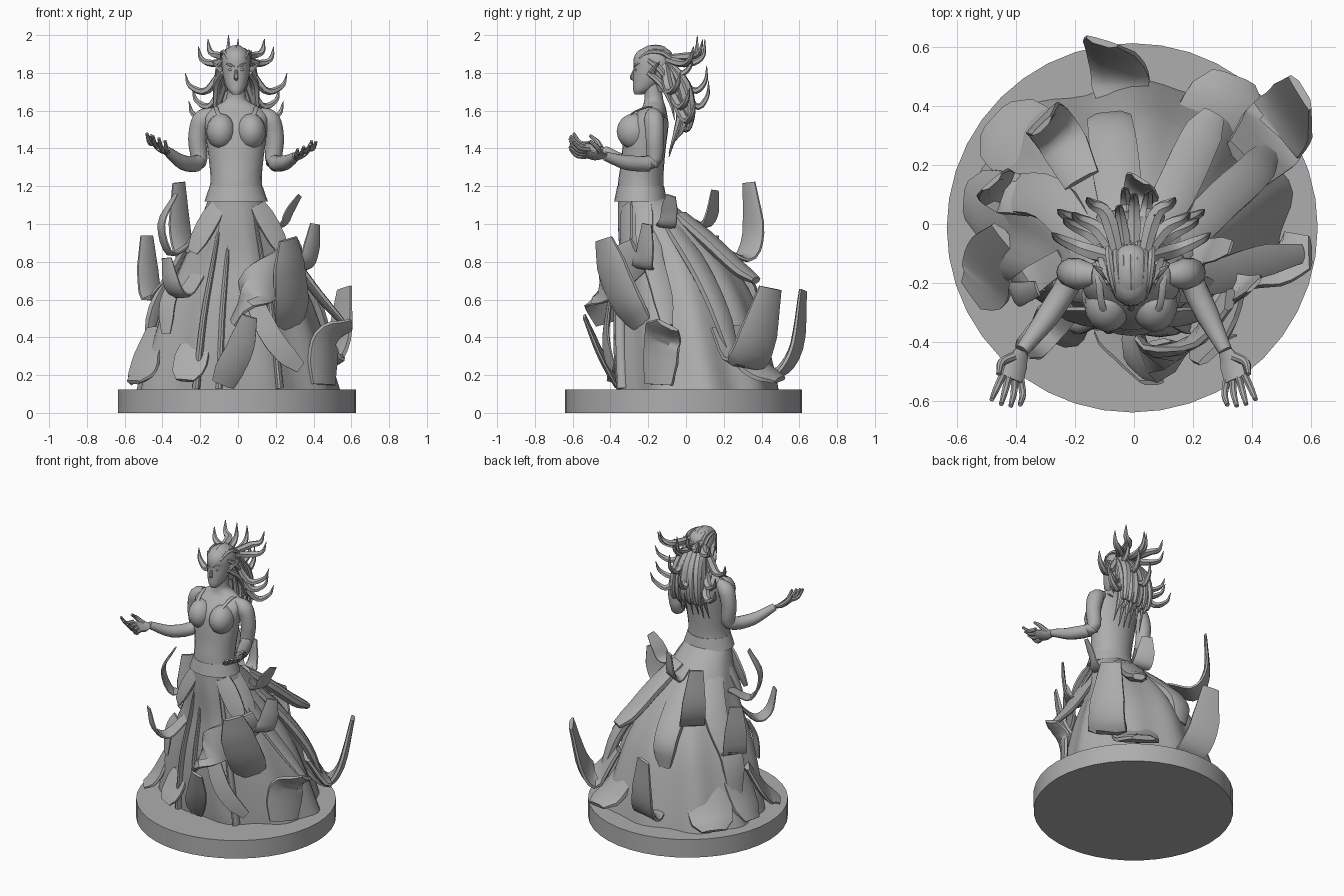
import bpy
import bmesh
import random
from math import sin, cos, pi, radians
from mathutils import Vector

random.seed(4)
cube = bpy.data.objects.get("Cube")
if cube:
    bpy.data.objects.remove(cube, do_unlink=True)

stone = bpy.data.materials.new("grey stone")
stone.use_nodes = True
GREY = (.42, .42, .42, 1)
stone.diffuse_color = GREY
stone.node_tree.nodes["Principled BSDF"].inputs["Base Color"].default_value = GREY

parts = {}      # part name -> list of skins, each a list of rings
UP = Vector((0, 0, 1))
MID = -.01      # the figure stands slightly off centre


def add(name, rings):
    parts.setdefault(name, []).append(rings)


def spline(points, steps):
    """Smooth path through points of any dimension."""
    pts = [Vector(p) for p in points]
    ext = [pts[0] * 2 - pts[1]] + pts + [pts[-1] * 2 - pts[-2]]
    out = []
    for a, b, c, d in zip(ext, ext[1:], ext[2:], ext[3:]):
        for i in range(steps):
            t = i / steps
            out.append((b * 2 + (c - a) * t + (a * 2 - b * 5 + c * 4 - d) * t * t
                        + (b * 3 - a - c * 3 + d) * t ** 3) / 2)
    return out + [pts[-1]]


def loft(name, rows, cx=MID, sides=24, steps=3, fold=None):
    """Stack of ellipses; each row is height, centre y, half width, half depth."""
    rings = []
    for z, cy, rx, ry in spline(rows, steps):
        ring = []
        for i in range(sides):
            a = 2 * pi * i / sides
            k = fold(a, z) if fold else 1
            ring.append(Vector((cx + rx * k * cos(a), cy + ry * k * sin(a), z)))
        rings.append(ring)
    add(name, rings)


def ball(name, centre, rx, ry, rz):
    x, y, z = centre
    rows = [(z - rz * cos(pi * i / 8), y, max(rx * sin(pi * i / 8), .001),
             max(ry * sin(pi * i / 8), .001)) for i in range(9)]
    loft(name, rows, cx=x, sides=16, steps=1)


def sweep(name, points, width, flat=1, side=None, sides=10, steps=4, box=1, cup=0):
    """Section swept along a path; width is a function of the 0..1 position."""
    path = spline(points, steps)
    chord = path[-1] - path[0]
    side = Vector(side) if side else UP.cross(chord)
    if side.length < .01:
        side = Vector((1, 0, 0))
    rings = []
    for i, p in enumerate(path):
        tangent = (path[min(i + 1, len(path) - 1)] - path[max(i - 1, 0)]).normalized()
        u = (side - tangent * side.dot(tangent)).normalized()
        v = tangent.cross(u)
        w = width(i / (len(path) - 1))
        ring = []
        for j in range(sides):
            a = 2 * pi * (j + .5) / sides
            c, s = cos(a), sin(a)
            c = abs(c) ** box * (1 if c > 0 else -1)
            ring.append(p + u * w * c + v * (w * flat * s + cup * w * c * c))
        rings.append(ring)
    add(name, rings)


def through(*radii):
    """Width function running through evenly spaced radii."""
    def width(t):
        f = t * (len(radii) - 1)
        i = min(int(f), len(radii) - 2)
        return radii[i] + (radii[i + 1] - radii[i]) * (f - i)
    return width


def petal(name, w, points, side=None, cup=.12, flat=.2):
    sweep(name, points, through(w * .8, w, w, w * .92, w * .55), flat=flat,
          side=side, sides=8, box=.7, cup=cup)


def spike(name, points, r):
    sweep(name, points, through(r * .7, r, r * .8, r * .5, .002), flat=.75, sides=6)


# Round base
loft("base", [(0, -.013, .63, .627), (.125, -.013, .63, .627)], cx=-.006, sides=40, steps=1)


# Gown with folds that deepen towards the hem
def folds(a, z):
    depth = .06 * min(1, max(0, 1.12 - z) * 2)
    return 1 + depth * (.6 * sin(a * 9 + z) + .4 * sin(a * 5 + 2))


loft("gown", [(1.15, -.24, .14, .12), (1, -.155, .2, .205), (.8, -.06, .29, .29),
              (.6, -.01, .38, .36), (.4, .02, .45, .395), (.22, .045, .5, .415),
              (.12, .06, .53, .42)], sides=60, fold=folds)

# Thick ridges running down the gown
petal("back_ridge", .075, [(.07, -.03, 1.04), (.15, .13, .9), (.22, .28, .76), (.27, .37, .7)],
      flat=.5)
petal("back_ridge", .085, [(-.04, -.02, 1.02), (-.06, .19, .82), (-.08, .33, .66), (-.08, .35, .5)],
      flat=.5)
petal("side_ridge", .07, [(.13, -.1, 1.02), (.28, .06, .77), (.4, .17, .54), (.46, .25, .3)],
      flat=.5)
petal("side_ridge", .08, [(-.15, -.08, 1), (-.28, .08, .8), (-.42, .1, .55), (-.46, .12, .3)],
      flat=.4)
petal("side_ridge", .06, [(.16, -.2, 1), (.28, -.18, .82), (.42, -.13, .63), (.57, -.1, .46)],
      flat=.4)
for x in (-.13, -.06, .05, .13):
    sweep("front_fold", [(x * .6, -.325, 1.1), (x, -.332, .8), (x * 1.4, -.35, .5),
                         (x * 1.7, -.335, .13)], through(.01, .022, .03), flat=.7)
for s in (-1, 1):
    petal("hip_fold", .06, [(s * .1, -.31, 1.1), (s * .17, -.31, .98), (s * .24, -.31, .85)],
          side=(1, s * .5, 0), flat=.3)
    petal("hip_fold", .05, [(s * .13, -.22, 1.1), (s * .2, -.22, .98), (s * .27, -.22, .85)],
          side=(s * .3, 1, 0), flat=.3)

# Curling petals around the gown
petal("back_petal", .105, [(-.04, .4, .22), (-.05, .5, .23), (-.08, .58, .36), (-.11, .615, .65)],
      side=(1, -.3, 0))
petal("back_left_petal", .13, [(.38, .2, .45), (.47, .3, .26), (.54, .37, .36), (.57, .45, .66)],
      side=(-.5, .8, -.2))
petal("left_petal", .12, [(.46, -.15, .15), (.46, -.14, .3), (.49, -.13, .4), (.6, -.1, .46)],
      side=(.65, .8, 0))
petal("front_swoop", .12, [(.33, -.25, .84), (.21, -.39, .74), (.07, -.45, .64), (-.03, -.42, .48)],
      side=(.4, .25, .9))
petal("front_swoop", .12, [(.28, -.24, .46), (.29, -.32, .58), (.28, -.39, .74), (.27, -.44, .92)],
      side=(.7, .7, 0))
petal("front_strap", .06, [(.08, -.4, .6), (.16, -.42, .43), (.24, -.41, .32), (.33, -.38, .24)],
      side=(.7, .2, .6))
petal("front_petal", .08, [(-.08, -.37, .15), (-.04, -.42, .24), (.01, -.47, .34), (.06, -.54, .51)],
      side=(1, 0, -.3))
petal("upper_back_petal", .085, [(-.18, .15, .88), (-.25, .29, .82), (-.3, .35, .95),
                                 (-.31, .33, 1.22)], side=(.75, .75, 0))
petal("waist_petal", .065, [(.01, -.02, 1.04), (.02, .08, 1), (.02, .13, 1.05), (.02, .15, 1.18)],
      side=(.8, -.5, 0))
petal("hip_petal", .05, [(.16, -.13, .98), (.24, -.1, 1), (.28, -.09, 1.07), (.33, -.08, 1.15)],
      side=(.5, 1, 0))
petal("left_hip_petal", .065, [(.25, -.22, .76), (.35, -.23, .78), (.39, -.22, .86),
                               (.41, -.21, 1)], side=(.8, .8, 0))
petal("right_petal", .08, [(-.33, .08, .72), (-.44, .11, .61), (-.47, .13, .72),
                           (-.48, .14, .94)], side=(.8, .7, 0))
petal("right_hook", .05, [(-.24, -.12, .9), (-.36, -.2, .84), (-.41, -.24, 1), (-.33, -.22, 1.16)],
      side=(.4, -1, 0))
petal("right_front_hook", .06, [(-.2, -.26, .74), (-.29, -.35, .62), (-.35, -.42, .67),
                                (-.38, -.44, .82)], side=(.8, -.6, 0))
petal("right_strap", .05, [(-.33, -.2, .68), (-.37, -.22, .58), (-.38, -.24, .42)], side=(1, -.6, 0))
petal("right_hem", .11, [(-.42, -.06, .45), (-.48, -.13, .28), (-.5, -.2, .2), (-.55, -.24, .16)],
      side=(.6, -.8, 0))
petal("right_hem", .13, [(-.38, .05, .5), (-.48, .06, .3), (-.57, .08, .16)], side=(0, 1, 0))
petal("front_hem", .1, [(-.23, -.29, .36), (-.25, -.34, .25), (-.28, -.39, .17)], side=(1, -.4, 0))
petal("back_hem", .15, [(.22, .24, .45), (.3, .38, .25), (.34, .5, .18)], side=(1, -.7, 0))
petal("back_hem", .15, [(-.3, .22, .45), (-.4, .3, .25), (-.47, .36, .16)], side=(1, 1, 0))

# Torso, neck and flared bodice hem
loft("torso", [(1.12, -.24, .155, .125), (1.22, -.24, .136, .12), (1.32, -.23, .142, .115),
               (1.42, -.22, .155, .115), (1.52, -.205, .165, .112), (1.58, -.185, .165, .085),
               (1.62, -.17, .12, .062), (1.65, -.17, .065, .052), (1.68, -.172, .05, .048),
               (1.76, -.18, .046, .048)])
loft("bodice_hem", [(1.12, -.24, .168, .14), (1.2, -.24, .14, .124)])

# Head and face
loft("head", [(1.685, -.25, .02, .022), (1.71, -.23, .044, .05), (1.76, -.2, .064, .08),
              (1.82, -.185, .074, .093), (1.88, -.178, .074, .098), (1.92, -.17, .056, .078),
              (1.94, -.165, .02, .03)])
sweep("nose", [(MID, -.27, 1.825), (MID, -.279, 1.795), (MID, -.286, 1.775), (MID, -.27, 1.765)],
      through(.006, .01, .012, .009), side=(1, 0, 0))
sweep("lips", [(MID + .018 * sin(i * pi / 4), -.268, 1.735 + .02 * cos(i * pi / 4))
               for i in range(9)], through(.006, .006), side=(0, 1, 0), sides=6)

# Paired parts
for s in (-1, 1):
    def at(x, y, z):
        return MID + s * x, y, z

    lift = .03 if s < 0 else 0
    spread = .05 if s < 0 else 0
    ball("eyes", at(.027, -.262, 1.817), .015, .012, .008)
    sweep("brows", [at(.008, -.274, 1.83), at(.03, -.268, 1.842), at(.054, -.245, 1.85)],
          through(.005, .009, .004), sides=6)
    ball("bust", at(.08, -.275, 1.49), .078, .092, .095)
    sweep("straps", [at(.08, -.32, 1.55), at(.1, -.27, 1.595), at(.11, -.18, 1.62),
                     at(.11, -.1, 1.56)], through(.012, .012), flat=.4, side=(1, 0, 0))
    spike("ears", [at(.06, -.18, 1.79), at(.085, -.17, 1.82), at(.13, -.14, 1.86)], .022)
    # Arm, palm and fingers
    wrist = Vector(at(.32 + spread, -.43, 1.36 + lift))
    sweep("arms", [at(.12, -.175, 1.585), at(.18, -.17, 1.55), at(.205, -.165, 1.45),
                   at(.2, -.18, 1.33), at(.26 + spread * .4, -.31, 1.325), wrist],
          through(.036, .054, .049, .044, .04, .024), side=(0, 1, .3), sides=14)
    sweep("hands", [wrist, wrist + Vector((s * .02, -.045, 0)), wrist + Vector((s * .035, -.1, .015))],
          through(.025, .043, .044), flat=.4, side=(s, .3, .5))
    for i in range(4):
        k = i - 1.5
        root = wrist + Vector((s * (.035 + k * .02), -.09 + k * .006, .016 + k * .013))
        sweep("fingers", [root, root + Vector((s * (.008 + k * .01), -.05, .005)),
                          root + Vector((s * (.02 + k * .012), -.1 + abs(k) * .01, .04 + lift * .5))],
              through(.014, .012, .008), sides=8)
    sweep("thumbs", [wrist + Vector((s * .03, -.02, .01)), wrist + Vector((s * .07, -.04, .045)),
                     wrist + Vector((s * .08, -.08, .08))], through(.016, .014, .008), sides=8)
    # Wild hair curling outwards and up
    for x, y, z in ((.27, -.05, 1.8), (.2, .02, 1.94), (.15, .07, 1.98), (.25, .03, 1.65), (.23, .0, 1.72)):
        low = z < 1.75
        spike("hair_spikes", [at(.04, -.12, 1.8 if low else 1.88), at(x * .55, y - .04, z - .09),
                              at(x * .9, y, z - .07), at(x, y + .02, z)], .029)
    for x, z in ((.06, 1.87), (.07, 1.8)):
        spike("hair_spikes", [at(x, -.2, z), at(x + .03, -.13, z - .06), at(x + .04, -.08, z - .16),
                              at(x + .06, -.06, z - .25)], .024)

# Hair cap, combed strands and crown spikes
loft("hair_cap", [(1.7, -.12, .05, .04), (1.78, -.13, .075, .055), (1.85, -.15, .084, .083),
                  (1.91, -.165, .068, .088), (1.945, -.165, .02, .03)])
for i in range(7):
    x = MID + (i - 3) * .02
    drop = .008 * abs(i - 3)
    sweep("combed_strands", [(x * .8, -.25, 1.9 - drop), (x, -.2, 1.932 - drop),
                             (x * 1.2, -.12, 1.928 - drop), (x * 1.2, -.06, 1.85)],
          through(.006, .012, .013, .012), sides=6)
for x, y, z in ((-.05, .06, 2), (.0, .1, 1.98), (.05, .11, 1.84), (-.03, .12, 1.76), (.07, .03, 1.92)):
    spike("crown_spikes", [(x * .5, -.12, 1.86), (x * .8, y - .08, z - .13),
                           (x, y - .01, z - .09), (x, y, z)], .026)

# Long locks hanging down the back
for i in range(18):
    x = MID + (i % 6 - 2.5) * .032
    out = .03 * (i // 6)
    tip = 1.35 + .07 * (i // 6) + random.uniform(0, .07)
    spike("back_locks", [(x * .6, -.1, 1.87), (x, -.06 + out, 1.74), (x * 1.2, -.03 + out, 1.6),
                         (x * 1.2, -.05 + out, 1.5), (x * 1.3, -.09 + out, tip)], .03)

# Turn every part into one shaded object
for name, skins in parts.items():
    bm = bmesh.new()
    for rings in skins:
        loops = [[bm.verts.new(p) for p in ring] for ring in rings]
        for a, b in zip(loops, loops[1:]):
            for i in range(len(a)):
                bm.faces.new((a[i - 1], a[i], b[i], b[i - 1]))
        bm.faces.new(loops[0][::-1])
        bm.faces.new(loops[-1])
    bmesh.ops.recalc_face_normals(bm, faces=bm.faces)
    mesh = bpy.data.meshes.new(name)
    bm.to_mesh(mesh)
    bm.free()
    mesh.materials.append(stone)
    obj = bpy.data.objects.new(name, mesh)
    bpy.context.collection.objects.link(obj)
    bpy.ops.object.select_all(action="DESELECT")
    obj.select_set(True)
    bpy.context.view_layer.objects.active = obj
    bpy.ops.object.shade_smooth_by_angle(angle=radians(35))
